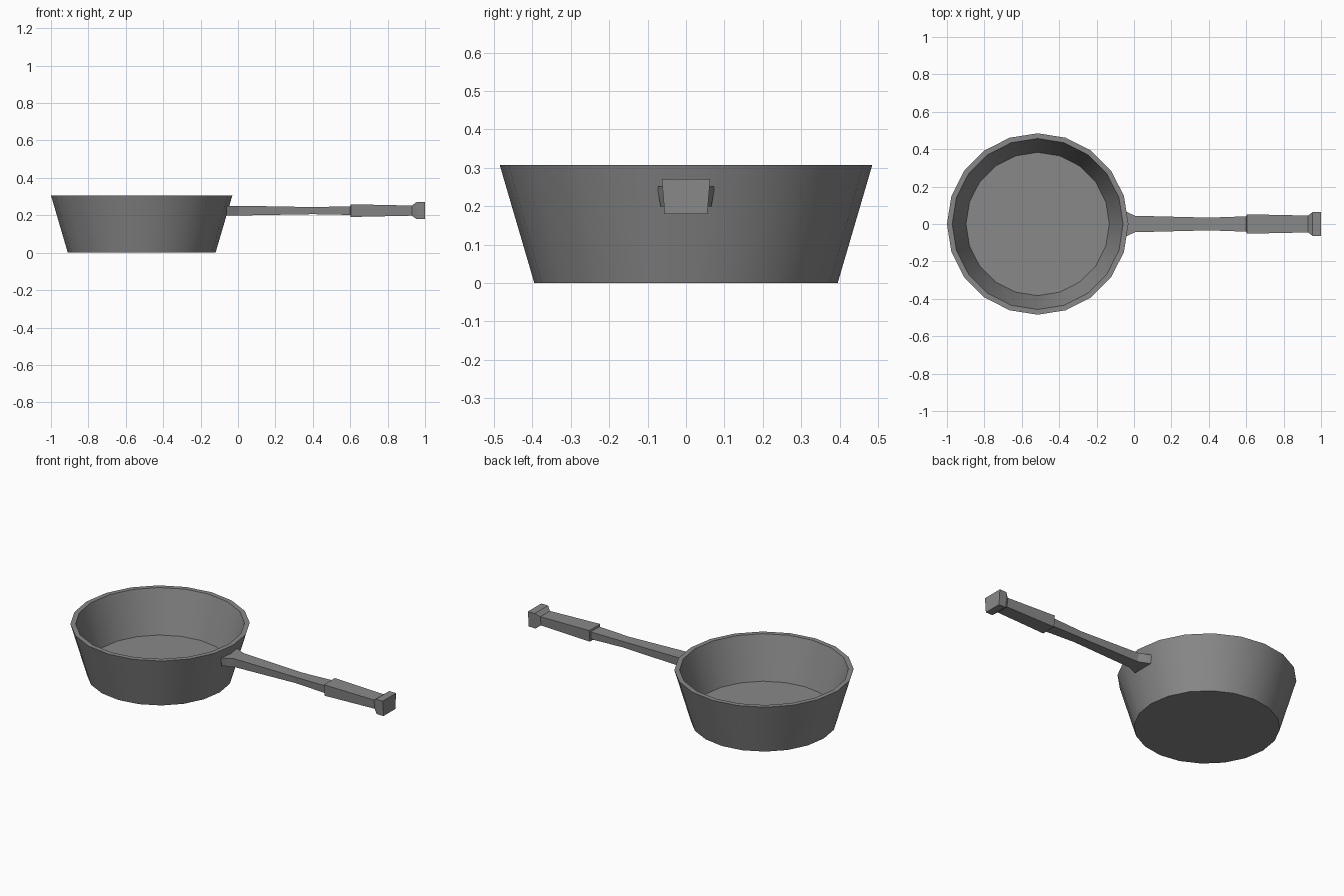
import bpy
import bmesh
from math import cos, sin, tau, radians

cube = bpy.data.objects.get("Cube")
if cube:
    bpy.data.objects.remove(cube, do_unlink=True)

SIDES = 20
BOWL_X = -0.515
HANDLE_Z = 0.225

# One grey metal for the whole pan
metal = bpy.data.materials.new("grey metal")
metal.use_nodes = True
grey = (0.25, 0.25, 0.25, 1)
metal.diffuse_color = grey
metal.node_tree.nodes["Principled BSDF"].inputs["Base Color"].default_value = grey


def loft(name, rings):
    """Join a row of point loops with quads and cap both ends."""
    bm = bmesh.new()
    loops = [[bm.verts.new(p) for p in ring] for ring in rings]
    for a, b in zip(loops, loops[1:]):
        for i in range(len(a)):
            j = (i + 1) % len(a)
            bm.faces.new((a[i], a[j], b[j], b[i]))
    bm.faces.new(loops[0])
    bm.faces.new(loops[-1])
    bmesh.ops.recalc_face_normals(bm, faces=bm.faces)
    mesh = bpy.data.meshes.new(name)
    bm.to_mesh(mesh)
    bm.free()
    mesh.materials.append(metal)
    obj = bpy.data.objects.new(name, mesh)
    bpy.context.collection.objects.link(obj)
    return obj


def circle(radius, z):
    return [(BOWL_X + radius * cos(tau * i / SIDES), radius * sin(tau * i / SIDES), z)
            for i in range(SIDES)]


def section(x, half_width, half_height):
    """Handle cross-section, slightly narrower underneath."""
    low = half_width * 0.88
    top, bottom = HANDLE_Z + half_height, HANDLE_Z - half_height
    return [(x, -half_width, top), (x, half_width, top), (x, low, bottom), (x, -low, bottom)]


# Bowl: outer base, outer rim, inner rim, inner floor
bowl = loft("bowl", [circle(r, z) for r, z in
                     ((0.395, 0), (0.485, 0.307), (0.457, 0.307), (0.383, 0.058))])
bpy.ops.object.select_all(action="DESELECT")
bowl.select_set(True)
bpy.context.view_layer.objects.active = bowl
bpy.ops.object.shade_smooth_by_angle(angle=radians(30))

# Handle: flared root, slim neck, stepped grip, square end knob
loft("handle", [section(*s) for s in (
    (-0.062, 0.075, 0.026),
    (-0.035, 0.063, 0.026),
    (0.005, 0.044, 0.026),
    (0.4, 0.034, 0.019),
    (0.6, 0.041, 0.023),
    (0.603, 0.052, 0.034),
    (0.93, 0.045, 0.027),
    (0.955, 0.063, 0.046),
    (1.0, 0.063, 0.046),
)])
